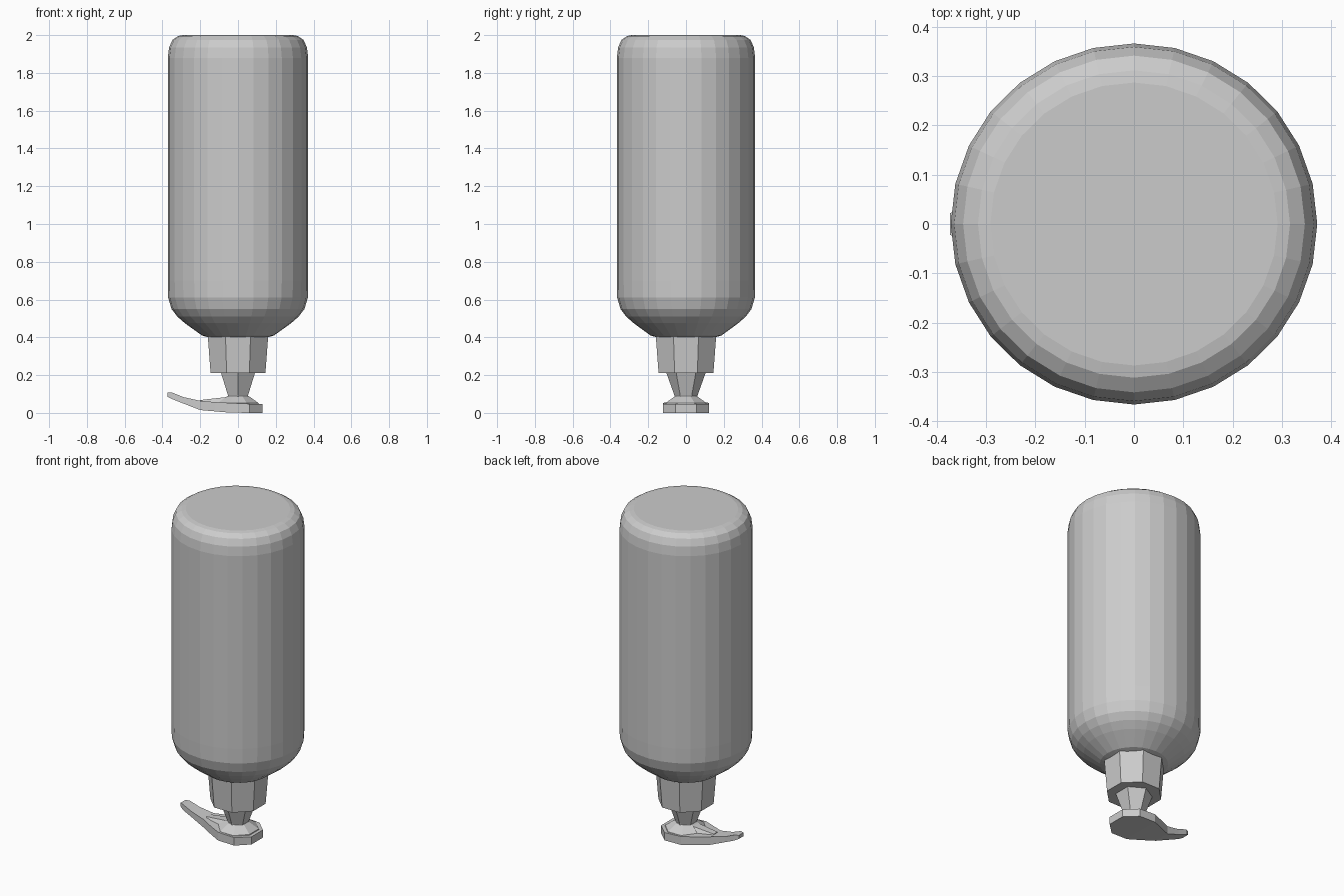
import bpy, bmesh
from math import pi, cos, sin

if "Cube" in bpy.data.objects:
    bpy.data.objects.remove(bpy.data.objects["Cube"])


def make_object(name, bm):
    bmesh.ops.recalc_face_normals(bm, faces=bm.faces)
    mesh = bpy.data.meshes.new(name)
    bm.to_mesh(mesh)
    bm.free()
    obj = bpy.data.objects.new(name, mesh)
    bpy.context.collection.objects.link(obj)
    return obj


def loft(name, rings):
    """Skin a list of equally long point rings and cap both ends."""
    bm = bmesh.new()
    loops = [[bm.verts.new(p) for p in ring] for ring in rings]
    n = len(loops[0])
    for a, b in zip(loops, loops[1:]):
        for i in range(n):
            j = (i + 1) % n
            bm.faces.new((a[i], a[j], b[j], b[i]))
    bm.faces.new(loops[0])
    bm.faces.new(loops[-1])
    return make_object(name, bm)


def lathe(name, profile, sides, turn=0.0, sx=1.0, sy=1.0):
    """Revolve (radius, z) pairs around the z axis."""
    angles = [2 * pi * i / sides + turn for i in range(sides)]
    return loft(name, [[(r * sx * cos(a), r * sy * sin(a), z) for a in angles]
                       for r, z in profile])


# Bottle body, upside down: sloping shoulder, rounded edges, flat base on top
lathe("bottle_body", [
    (0.14, 0.395), (0.19, 0.41), (0.28, 0.475), (0.32, 0.51), (0.35, 0.55),
    (0.368, 0.61), (0.37, 0.70), (0.37, 1.88), (0.363, 1.935),
    (0.345, 1.975), (0.315, 1.995), (0.29, 2.0)], 28, sx=1.005, sy=0.99)

# Screw collar, slightly wider towards the bottle
lathe("collar", [(0.157, 0.21), (0.175, 0.43)], 8, turn=pi / 8)

# Tapered hexagonal pump stem
lathe("pump_stem", [(0.06, 0.08), (0.062, 0.095), (0.105, 0.215)], 6, turn=pi / 2)

# Sloping boss between stem and pump head
lathe("head_boss", [(0.122, 0.04), (0.118, 0.052), (0.06, 0.09)], 8, turn=pi / 8)

# Pump head narrowing into the bent spout: x, half width, bottom z, top z
stations = [(0.13, 0.055, 0.0, 0.047), (0.06, 0.122, 0.0, 0.048),
            (-0.05, 0.122, 0.002, 0.053), (-0.12, 0.09, 0.008, 0.057),
            (-0.20, 0.05, 0.015, 0.064), (-0.29, 0.038, 0.05, 0.084),
            (-0.35, 0.032, 0.074, 0.108), (-0.373, 0.022, 0.086, 0.108)]
loft("pump_head", [[(x, -w, lo), (x, w, lo), (x, w, hi), (x, -w, hi)]
                   for x, w, lo, hi in stations])

# Raised ridge running from the boss along the spout
ridge = [(0.05, 0.055, 0.04, 0.088), (-0.05, 0.055, 0.045, 0.085),
         (-0.20, 0.035, 0.05, 0.068)]
loft("spout_ridge", [[(x, -w, lo), (x, w, lo), (x, w * 0.5, hi), (x, -w * 0.5, hi)]
                     for x, w, lo, hi in ridge])
